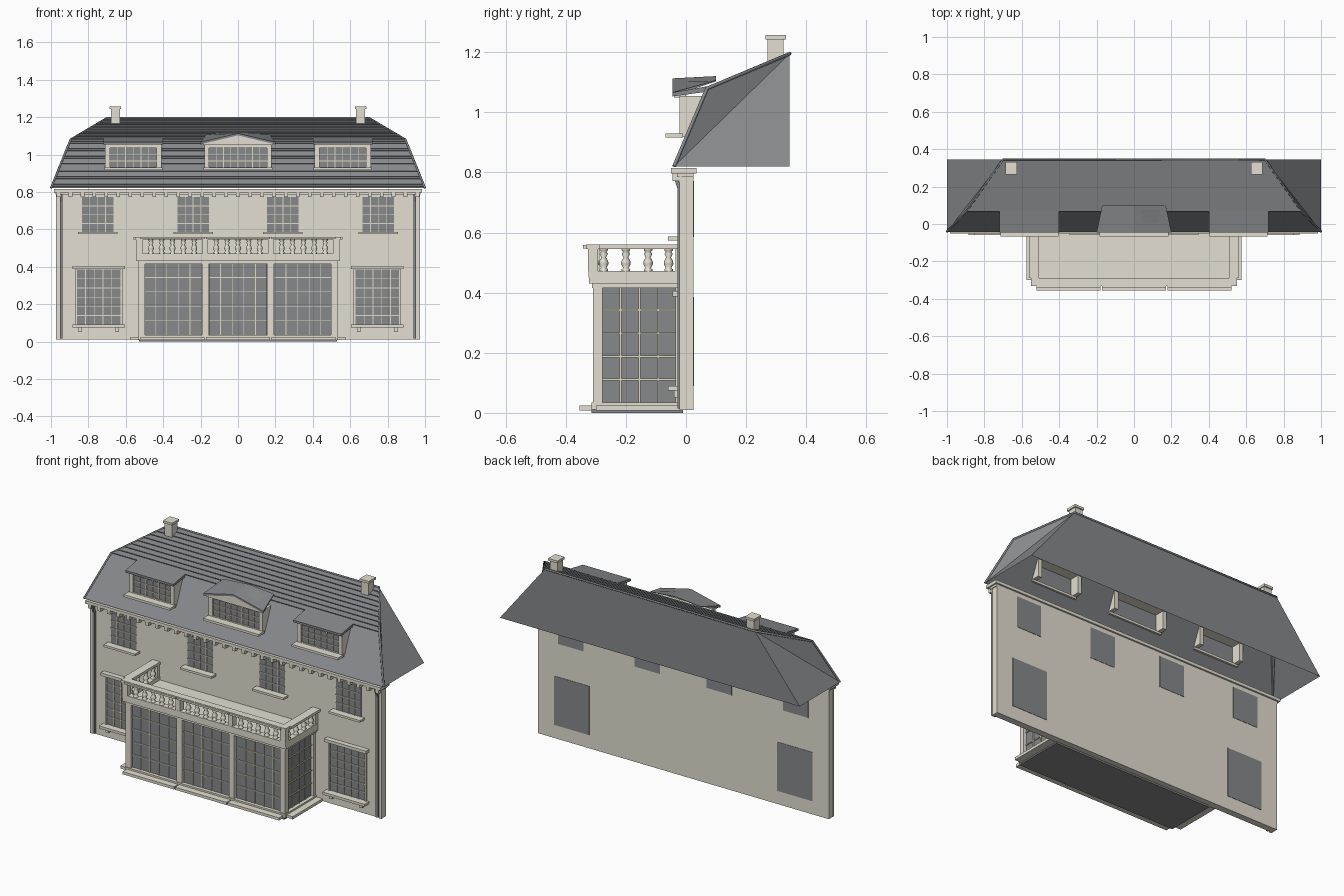
import bpy, bmesh, math
from mathutils import Vector

cube = bpy.data.objects.get("Cube")
if cube:
    bpy.data.objects.remove(cube, do_unlink=True)


def material(name, r, g, b):
    m = bpy.data.materials.new(name)
    m.use_nodes = True
    m.diffuse_color = (r, g, b, 1)
    m.node_tree.nodes["Principled BSDF"].inputs["Base Color"].default_value = (r, g, b, 1)
    return m


STONE = material("pale_stone", .77, .735, .635)
CREAM = material("cream_bars", .77, .71, .54)
SLATE = material("slate_grey", .243, .25, .262)
GLASS = material("window_grey", .243, .25, .26)


def finish(name, bm, mat):
    me = bpy.data.meshes.new(name)
    bm.to_mesh(me)
    bm.free()
    me.materials.append(mat)
    ob = bpy.data.objects.new(name, me)
    bpy.context.collection.objects.link(ob)
    return ob


def boxes(name, mat, items):
    """One object from (x0, x1, y0, y1, z0, z1) boxes."""
    bm = bmesh.new()
    for x0, x1, y0, y1, z0, z1 in items:
        vs = bmesh.ops.create_cube(bm, size=1)["verts"]
        for v in vs:
            v.co = ((x0 + x1) / 2 + v.co.x * (x1 - x0),
                    (y0 + y1) / 2 + v.co.y * (y1 - y0),
                    (z0 + z1) / 2 + v.co.z * (z1 - z0))
    return finish(name, bm, mat)


def mirrored(items):
    return items + [(-b, -a, *rest) for a, b, *rest in items]


def loft(name, mat, front, rear):
    """Closed solid between two matching outlines."""
    bm = bmesh.new()
    a, b = [[bm.verts.new(p) for p in pts] for pts in (front, rear)]
    bm.faces.new(a)
    bm.faces.new(b)
    for k in range(len(a)):
        n = (k + 1) % len(a)
        bm.faces.new((a[k], a[n], b[n], b[k]))
    bmesh.ops.recalc_face_normals(bm, faces=bm.faces)
    return finish(name, bm, mat)


def sweep_x(name, mat, profile, x0, x1):
    """Solid from a (y, z) profile stretched along x."""
    return loft(name, mat, [(x0, *p) for p in profile], [(x1, *p) for p in profile])


def glazing(name, cx, w, z0, z1, y, cols, rows, back):
    """Pane facing front with a grid of bars."""
    a, b = cx - w / 2, cx + w / 2
    boxes(name + "_pane", GLASS, [(a, b, y, back, z0, z1)])
    t = .002
    bars = [(a + w * i / cols - t, a + w * i / cols + t, y - .005, y, z0, z1) for i in range(1, cols)]
    for j in range(1, rows):
        z = z0 + (z1 - z0) * j / rows
        bars.append((a, b, y - .005, y, z - t, z + t))
    boxes(name + "_bars", CREAM, bars)


# Facade wall, cornice, brackets and drain pipes
boxes("facade_wall", STONE, [(-.97, .97, -.015, .025, .01, .8)])
boxes("cornice", STONE, [(-.985, .985, -.05, .035, .797, .815), (-.975, .975, -.03, .025, .785, .797)])
boxes("cornice_brackets", STONE, [(x - .01, x + .01, -.045, -.015, .772, .797)
                                  for x in [-.96 + 1.92 * i / 30 for i in range(31)]])
boxes("drain_pipes", SLATE, mirrored([(.938, .952, -.028, -.015, .015, .75)]))
for s, label in ((1, "left"), (-1, "right")):
    sweep_x("drain_bend_" + label, SLATE, [(-.028, .745), (-.015, .745), (-.03, .79), (-.043, .79)],
            s * .938, s * .952)
boxes("corner_strips", STONE, mirrored([(.955, .972, -.022, -.015, .01, .785)]))

# Upper and lower windows
for i, cx in enumerate((-.75, -.24, .24, .75)):
    glazing(f"upper_window_{i}", cx, .168, .585, .772, -.017, 4, 4, .027)
    boxes(f"upper_sill_{i}", STONE, [(cx - .105, cx + .105, -.06, -.015, .574, .587)])
for i, cx in enumerate((-.745, .745)):
    glazing(f"lower_window_{i}", cx, .235, .09, .385, -.017, 5, 6, .027)
    boxes(f"lower_window_trim_{i}", STONE,
          [(cx - .14, cx + .14, -.06, -.015, .075, .09), (cx - .14, cx + .14, -.045, -.015, .387, .405),
           (cx - .11, cx - .09, -.04, -.015, .052, .075), (cx + .09, cx + .11, -.04, -.015, .052, .075),
           (cx - .127, cx - .117, -.024, -.015, .09, .387), (cx + .117, cx + .127, -.024, -.015, .09, .387)])

# Glazed bay
boxes("bay_base", SLATE, [(-.53, .53, -.315, -.01, 0, .012)])
boxes("bay_plinth", STONE, [(-.535, .535, -.315, -.015, .012, .034)])
boxes("bay_steps", STONE, [(c - .172, c + .172, -.355, -.3, .008, .024) for c in (-.35, 0, .35)]
      + mirrored([(.53, .575, -.3, -.015, .008, .024)]))
for i, cx in enumerate((-.35, 0, .35)):
    glazing(f"bay_front_{i}", cx, .31, .034, .42, -.294, 5, 5, -.286)
boxes("bay_side_panes", GLASS, mirrored([(.505, .513, -.28, -.015, .034, .42)]))
side_bars = [(.513, .518, -.28 + .0625 * i - .003, -.28 + .0625 * i + .003, .034, .42) for i in (1, 2, 3)]
side_bars += [(.513, .518, -.28, -.03, .034 + .077 * j - .003, .034 + .077 * j + .003) for j in range(1, 5)]
boxes("bay_side_bars", CREAM, mirrored(side_bars))
boxes("bay_posts", STONE, mirrored([(.498, .532, -.31, -.278, .03, .42), (.158, .192, -.31, -.28, .03, .42),
                                    (.5, .528, -.035, -.015, .03, .42)]))
boxes("bay_entablature", STONE, [(-.535, .535, -.312, -.015, .415, .432), (-.545, .545, -.322, -.015, .43, .45)])

# Balcony balustrade
boxes("balcony_bottom_rail", STONE, [(-.545, .545, -.325, -.288, .45, .472)]
      + mirrored([(.51, .545, -.29, -.015, .45, .472)]))
boxes("balcony_top_rail", STONE, [(-.55, .55, -.332, -.288, .545, .56)]
      + mirrored([(.508, .56, -.29, -.015, .545, .56)]))
boxes("balcony_rail_caps", STONE, [(c - .17, c + .17, -.342, -.33, .547, .558) for c in (-.35, 0, .35)])
boxes("balcony_posts", STONE, mirrored([(.508, .546, -.326, -.292, .47, .547),
                                        (.16, .19, -.324, -.288, .47, .547),
                                        (.512, .543, -.035, -.015, .47, .547)]))


def lathe(name, mat, profile, sides=8):
    bm = bmesh.new()
    rings = [[bm.verts.new((r * math.cos(math.tau * k / sides), r * math.sin(math.tau * k / sides), z))
              for k in range(sides)] for r, z in profile]
    for lo, hi in zip(rings, rings[1:]):
        for k in range(sides):
            n = (k + 1) % sides
            f = bm.faces.new((lo[k], lo[n], hi[n], hi[k]))
            f.smooth = True
    return finish(name, bm, mat)


first = lathe("baluster", STONE, [(.014, 0), (.014, .007), (.009, .011), (.016, .024), (.015, .034),
                                  (.008, .046), (.014, .058), (.009, .065), (.014, .069), (.014, .075)])
spots = [(c + .058 * k, -.306) for c in (-.35, 0, .35) for k in (-2, -1, 0, 1, 2)]
spots += [(s * .527, y) for s in (-1, 1) for y in (-.274, -.2, -.126, -.058)]
for i, (x, y) in enumerate(spots):
    ob = first if i == 0 else bpy.data.objects.new(f"baluster_{i}", first.data)
    if i:
        bpy.context.collection.objects.link(ob)
    ob.location = (x, y, .471)

# Mansard roof: slate courses on the two front slopes
EAVE, BREAK, RIDGE = Vector((1, -.04, .82)), Vector((.895, .07, 1.08)), Vector((.7, .345, 1.195))
DORMERS = [(-.56, .15), (0, .18), (.56, .15)]


def courses(name, lo, hi, rows, lift):
    bm = bmesh.new()
    slope = hi - lo
    n = Vector((0, -slope.z, slope.y)).normalized() * lift
    for i in range(rows):
        p, q = lo + slope * i / rows, lo + slope * (i + 1) / rows
        cuts = [-1, 1]
        if .93 < (p.z + q.z) / 2 < 1.045:
            cuts = [-1] + [c + s * (w - .01) for c, w in DORMERS for s in (-1, 1)] + [1]
        for a, b in zip(cuts[::2], cuts[1::2]):
            xs = [p.x * a if abs(a) == 1 else a, p.x * b if abs(b) == 1 else b]
            xt = [q.x * a if abs(a) == 1 else a, q.x * b if abs(b) == 1 else b]
            base = [bm.verts.new((x, p.y, p.z)) for x in xs]
            lip = [bm.verts.new(Vector((x, p.y, p.z)) + n) for x in xs]
            top = [bm.verts.new((x, q.y, q.z)) for x in xt]
            bm.faces.new((base[0], base[1], lip[1], lip[0]))
            bm.faces.new((lip[0], lip[1], top[1], top[0]))
    return finish(name, bm, SLATE)


courses("roof_lower_slope", EAVE, BREAK, 26, .003)
courses("roof_upper_slope", BREAK, RIDGE, 9, .006)

# Hipped ends and vertical back of the roof
bm = bmesh.new()
corner = Vector((1, .345, .82))
back = []
for s in (1, -1):
    a, b, c, d = [bm.verts.new((s * v.x, v.y, v.z)) for v in (EAVE, corner, RIDGE, BREAK)]
    for tri in ((a, b, c), (a, c, d)):
        bm.faces.new(tri if s > 0 else tri[::-1])
    back += [b, c]
bm.faces.new((back[0], back[2], back[3], back[1]))
finish("roof_ends_and_back", bm, SLATE)

# Ridge and hip capping
for s, label in ((1, "left"), (-1, "right")):
    cu = bpy.data.curves.new("hip_cap_" + label, "CURVE")
    cu.dimensions = "3D"
    cu.bevel_depth, cu.bevel_resolution = .006, 1
    sp = cu.splines.new("POLY")
    path = [EAVE, BREAK, RIDGE, Vector((0, RIDGE.y, RIDGE.z))]
    sp.points.add(len(path) - 1)
    for pt, v in zip(sp.points, path):
        pt.co = (s * v.x, v.y, v.z, 1)
    cu.materials.append(SLATE)
    bpy.context.collection.objects.link(bpy.data.objects.new("hip_cap_" + label, cu))

# Dormers: lean-to roofs at the sides, a pediment in the middle
for i, (cx, w) in enumerate(DORMERS):
    a, b = cx - w, cx + w
    boxes(f"dormer_frame_{i}", STONE,
          [(a, a + .025, -.022, .055, .93, 1.05), (b - .025, b, -.022, .055, .93, 1.05),
           (a, b, -.022, .058, 1.036, 1.055), (a, b, -.022, .012, .918, .932),
           (a - .005, b + .005, -.068, -.01, .916, .93)])
    glazing(f"dormer_window_{i}", cx, 2 * w - .05, .93, 1.037, -.012, 6 if w < .17 else 8, 3, -.004)
    if cx:
        sweep_x(f"dormer_roof_{i}", SLATE, [(-.045, 1.053), (-.045, 1.066), (.078, 1.088), (.065, 1.068)],
                a - .01, b + .01)
    else:
        gable = [(-.185, 1.05), (.185, 1.05), (.185, 1.06), (0, 1.104), (-.185, 1.06)]
        loft("pediment", STONE, [(x, -.04, z) for x, z in gable], [(x, 0, z) for x, z in gable])
        roof = [(-.2, 1.054), (0, 1.102), (.2, 1.054), (.2, 1.066), (0, 1.113), (-.2, 1.066)]
        loft("pediment_roof", SLATE, [(x, -.045, z) for x, z in roof],
             [(x * .85, .1, 1.103 + (z - 1.054) * .3) for x, z in roof])

# Chimneys
boxes("chimneys", STONE, mirrored([(.63, .68, .272, .325, 1.14, 1.245), (.625, .687, .265, .332, 1.243, 1.257)]))
